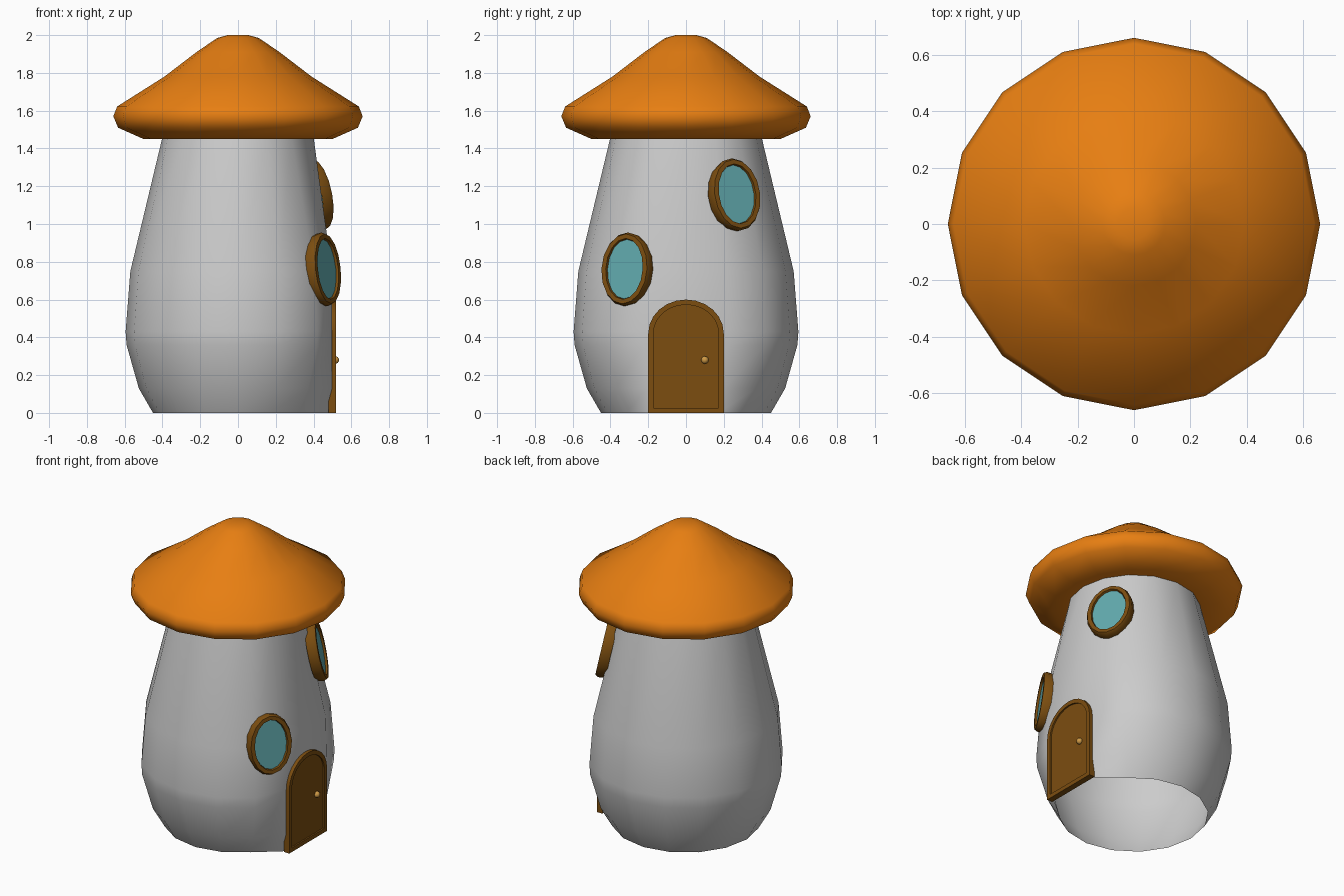
import bpy, bmesh
from math import sin, cos, pi, radians
from mathutils import Vector

if "Cube" in bpy.data.objects:
    bpy.data.objects.remove(bpy.data.objects["Cube"])


def material(name, rgb):
    m = bpy.data.materials.new(name)
    m.diffuse_color = (*rgb, 1)
    m.use_nodes = True
    m.node_tree.nodes["Principled BSDF"].inputs["Base Color"].default_value = m.diffuse_color
    return m


ORANGE = material("roof_orange", (0.8, 0.21, 0.006))
WOOD = material("wood", (0.2, 0.075, 0.005))
GLASS = material("glass", (0.12, 0.4, 0.42))
BRASS = material("brass", (0.62, 0.32, 0.06))


def loft(name, rings, mat=None, cap=False, angle=60):
    """Skin a list of equal-length closed rings; optionally close the last."""
    bm = bmesh.new()
    vs = [[bm.verts.new(p) for p in ring] for ring in rings]
    n = len(rings[0])
    for a, b in zip(vs, vs[1:]):
        for j in range(n):
            k = (j + 1) % n
            bm.faces.new((a[j], a[k], b[k], b[j]))
    if cap:
        bm.faces.new(vs[-1])
    me = bpy.data.meshes.new(name)
    bm.to_mesh(me)
    bm.free()
    me.shade_smooth()
    me.set_sharp_from_angle(angle=radians(angle))
    if mat:
        me.materials.append(mat)
    ob = bpy.data.objects.new(name, me)
    bpy.context.collection.objects.link(ob)
    return ob


def circle(r, z, n=16):
    return [Vector((r * cos(2 * pi * i / n), r * sin(2 * pi * i / n), z)) for i in range(n)]


# Tower wall: open underneath, flattened behind the door
rings = [circle(r, z) for r, z in
         [(0.45, 0), (0.525, 0.13), (0.59, 0.36), (0.595, 0.43), (0.57, 0.75), (0.40, 1.46)]]
for ring in rings[:-1]:
    for i in (15, 0, 1):
        ring[i].x = 0.497
loft("wall", rings)

# Roof
loft("roof", [circle(r, z) for r, z in
              [(0.39, 1.45), (0.50, 1.45), (0.635, 1.51), (0.66, 1.57), (0.64, 1.622),
               (0.39, 1.78), (0.22, 1.91), (0.11, 1.985), (0.055, 2.0)]], ORANGE, cap=True)


# Oval windows
def window(name, centre, azimuth, elevation):
    az, el = radians(azimuth), radians(elevation)
    n = Vector((cos(az) * cos(el), sin(az) * cos(el), sin(el)))
    u = Vector((-sin(az), cos(az), 0))
    v = n.cross(u)

    def oval(a, b, d):
        return [Vector(centre) + u * p.x * a + v * p.y * b + n * d for p in circle(1, 0)]

    loft(name + "_frame", [oval(0.142, 0.188, -0.04), oval(0.147, 0.196, 0.005),
                           oval(0.138, 0.186, 0.025), oval(0.112, 0.162, 0.025),
                           oval(0.106, 0.157, 0.0)], WOOD, angle=40)
    loft(name + "_glass", [oval(0.11, 0.16, 0.005), oval(0.108, 0.158, 0.012)], GLASS, cap=True)


window("lower_window", (0.455, -0.315, 0.76), -29, 6)
window("upper_window", (0.41, 0.26, 1.155), 29, 12)


# Arched door with raised border and recessed panel
def arch(w, bottom, spring, top, x):
    pts = [Vector((x, -w, bottom)), Vector((x, w, bottom))]
    for i in range(13):
        t = pi * i / 12
        pts.append(Vector((x, w * cos(t), spring + (top - spring) * sin(t))))
    return pts


loft("door", [arch(0.20, 0, 0.42, 0.60, 0.48), arch(0.20, 0, 0.42, 0.60, 0.52),
              arch(0.173, 0.027, 0.42, 0.573, 0.52), arch(0.173, 0.027, 0.42, 0.573, 0.51)],
     WOOD, cap=True, angle=30)

# Door knob
bpy.ops.mesh.primitive_uv_sphere_add(segments=12, ring_count=8, radius=0.02,
                                     location=(0.515, 0.10, 0.28))
knob = bpy.context.object
knob.name = "door_knob"
knob.data.shade_smooth()
knob.data.materials.append(BRASS)
